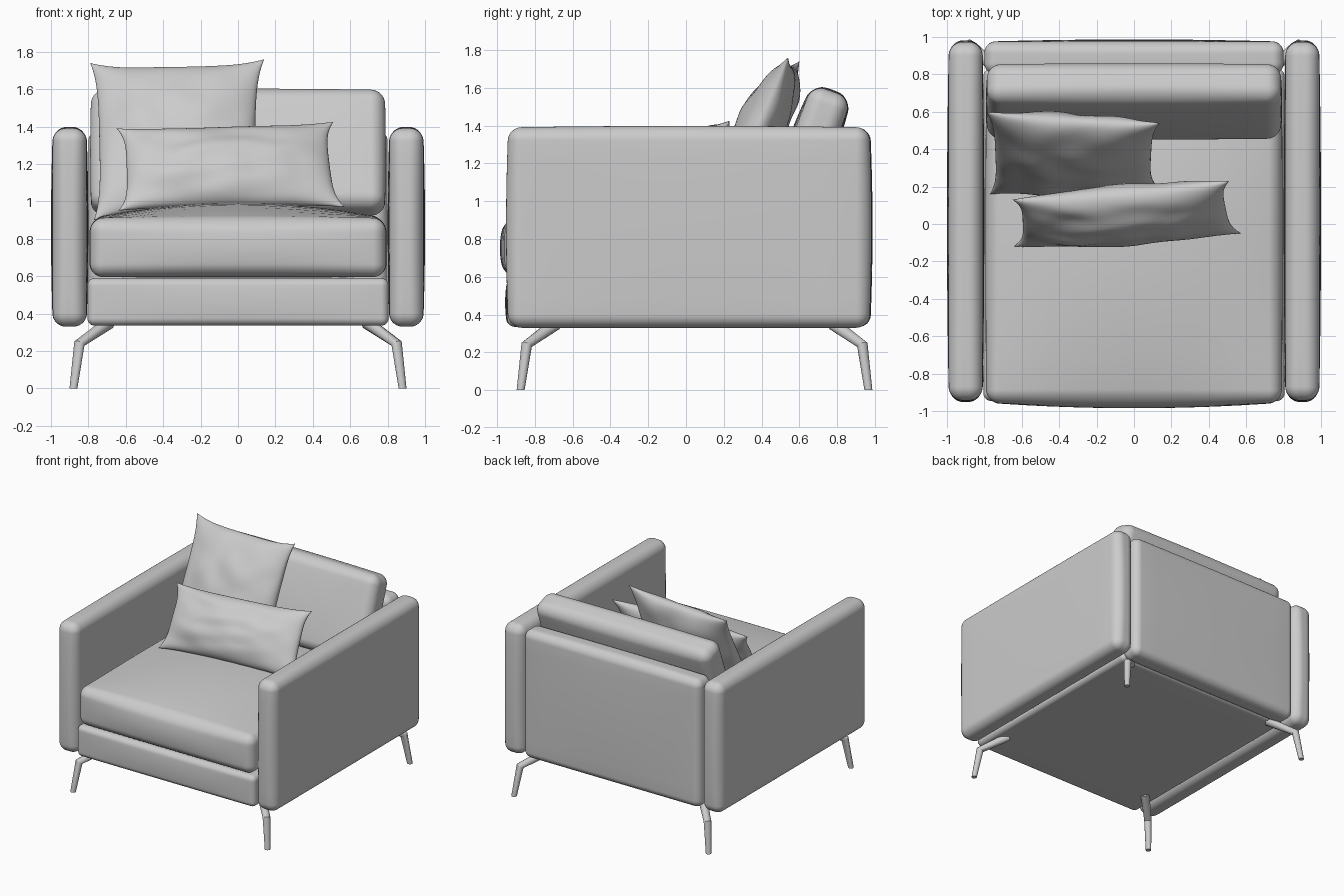
import bpy, bmesh, math
from mathutils import Vector, Matrix, noise

if "Cube" in bpy.data.objects:
    bpy.data.objects.remove(bpy.data.objects["Cube"])


def finish(name, bm):
    bmesh.ops.recalc_face_normals(bm, faces=bm.faces)
    for f in bm.faces:
        f.smooth = True
    me = bpy.data.meshes.new(name)
    bm.to_mesh(me)
    bm.free()
    ob = bpy.data.objects.new(name, me)
    bpy.context.collection.objects.link(ob)
    return ob


def padded_box(name, lo, hi, r, bulge=(0, 0, 0), tilt=0):
    """Rounded box with softly bulging faces (underside stays flat)."""
    lo, hi = Vector(lo), Vector(hi)
    h, c = (hi - lo) / 2, (hi + lo) / 2
    edge, mid = 5, 10                      # steps in the rounded edge / flat middle
    n = 2 * edge + mid

    def place(t, half):
        i = round((t + 1) / 2 * n)
        if i <= edge:
            return -half + r * (1 - math.tan(math.pi / 4 * (1 - i / edge)))
        if i >= n - edge:
            return half - r * (1 - math.tan(math.pi / 4 * (1 - (n - i) / edge)))
        return (half - r) * (2 * (i - edge) / mid - 1)

    def outer(t, half):                    # tangent spacing keeps arcs even
        i = round((t + 1) / 2 * n)
        k = edge - min(i, n - i)
        if k < 0:
            return place(t, half)
        return math.copysign(half - r + r * math.tan(math.pi / 4 * k / edge), t)

    bm = bmesh.new()
    bmesh.ops.create_cube(bm, size=2)
    bmesh.ops.subdivide_edges(bm, edges=bm.edges[:], cuts=n - 1, use_grid_fill=True)
    rot = Matrix.Rotation(tilt, 3, 'X')
    for v in bm.verts:
        p = Vector([outer(v.co[a], h[a]) for a in range(3)])
        q = Vector([max(-(h[a] - r), min(h[a] - r, p[a])) for a in range(3)])
        d = p - q
        if d.length > 1e-6:
            p = q + d.normalized() * r
        s = [p[a] / h[a] for a in range(3)]
        for a in range(3):
            if a == 2 and s[2] < 0:
                continue
            b, e = (a + 1) % 3, (a + 2) % 3
            p[a] += bulge[a] * s[a] * (1 - s[b] ** 2) * (1 - s[e] ** 2)
        v.co = rot @ p + c
    return finish(name, bm)


def pillow(name, tl, tr, br, bl, thick, seed):
    """Throw pillow stretched between four pointed corners."""
    tl, tr, br, bl = map(Vector, (tl, tr, br, bl))
    normal = (tr - bl).cross(tl - br).normalized()
    n = 36
    bm = bmesh.new()
    for side in (-1, 1):
        grid = []
        for j in range(n + 1):
            row = []
            for i in range(n + 1):
                u = -math.cos(math.pi * i / n)
                v = -math.cos(math.pi * j / n)
                fat = max(0, (1 - u * u) * (1 - v * v)) ** 0.5
                # edges pull in between the corner ears
                pu = u * (1 - 0.085 * (1 - v ** 4))
                pv = v * (1 - 0.085 * (1 - u ** 4))
                a, b = (pu + 1) / 2, (pv + 1) / 2
                p = bl.lerp(br, a).lerp(tl.lerp(tr, a), b)
                crease = noise.noise(Vector((u * 2.2 + seed, v * 2.2, side * 3)))
                p += normal * side * fat * (thick / 2 + 0.03 * crease)
                row.append(bm.verts.new(p))
            grid.append(row)
        for j in range(n):
            for i in range(n):
                bm.faces.new((grid[j][i], grid[j][i + 1], grid[j + 1][i + 1], grid[j + 1][i]))
    bmesh.ops.remove_doubles(bm, verts=bm.verts[:], dist=0.0002)
    return finish(name, bm)


def leg(name, sx, sy):
    """Bent, tapered leg: foot, knee, and a strut running in under the frame."""
    path = [((0.88, 0.92, 0), (0, 0, 1), 0.021),
            ((0.848, 0.888, 0.24), (-0.4, -0.4, 1), 0.029),
            ((0.69, 0.735, 0.35), (-1, -1, 0.7), 0.034)]
    bm = bmesh.new()
    rings = []
    for p, d, r in path:
        p = Vector((p[0] * sx, p[1] * sy + 0.045, p[2]))
        q = Vector((d[0] * sx, d[1] * sy, d[2])).to_track_quat('Z', 'Y')
        ref = q @ Vector((1, 0, 0))
        axis = q @ Vector((0, 0, 1))
        # keep ring starts aligned so the tube does not twist
        ref = Vector((1, 0, 0)) - axis * axis.x
        ref.normalize()
        other = axis.cross(ref)
        rings.append([bm.verts.new(p + r * (ref * math.cos(t) + other * math.sin(t)))
                      for t in [2 * math.pi * k / 16 for k in range(16)]])
    for a, b in zip(rings, rings[1:]):
        for k in range(16):
            bm.faces.new((a[k], a[(k + 1) % 16], b[(k + 1) % 16], b[k]))
    bm.faces.new(rings[0])
    bm.faces.new(rings[-1])
    ob = finish(name, bm)
    bpy.context.view_layer.objects.active = ob
    ob.select_set(True)
    bpy.ops.object.shade_smooth_by_angle(angle=math.radians(25))
    ob.select_set(False)


# Frame: arms, back and base
for side, s in (("left", -1), ("right", 1)):
    x = sorted((0.81 * s, 0.99 * s))
    padded_box(side + "_arm", (x[0], -0.94, 0.33), (x[1], 0.97, 1.39), 0.07,
               (0.01, 0.012, 0.008))
padded_box("back_panel", (-0.8, 0.8, 0.335), (0.8, 0.975, 1.38), 0.06, (0, 0.012, 0.008))
padded_box("base", (-0.805, -0.945, 0.335), (0.805, 0.83, 0.59), 0.04, (0, 0.012, 0.004))

# Cushions
padded_box("seat_cushion", (-0.79, -0.955, 0.595), (0.79, 0.79, 0.91), 0.07,
           (0.005, 0.03, 0.08))
padded_box("back_cushion", (-0.785, 0.545, 0.92), (0.785, 0.765, 1.6), 0.075,
           (0.005, 0.02, 0.01), math.radians(-20))

# Throw pillows
pillow("large_pillow", (-0.79, 0.60, 1.74), (0.14, 0.54, 1.76),
       (0.12, 0.20, 0.95), (-0.77, 0.16, 0.90), 0.27, 1.3)
pillow("lumbar_pillow", (-0.65, 0.13, 1.39), (0.51, 0.23, 1.425),
       (0.57, -0.05, 0.97), (-0.64, -0.12, 0.95), 0.25, 7.7)

# Legs
for sy, row in ((-1, "front"), (1, "back")):
    for sx, side in ((-1, "left"), (1, "right")):
        leg(f"{row}_{side}_leg", sx, sy)
